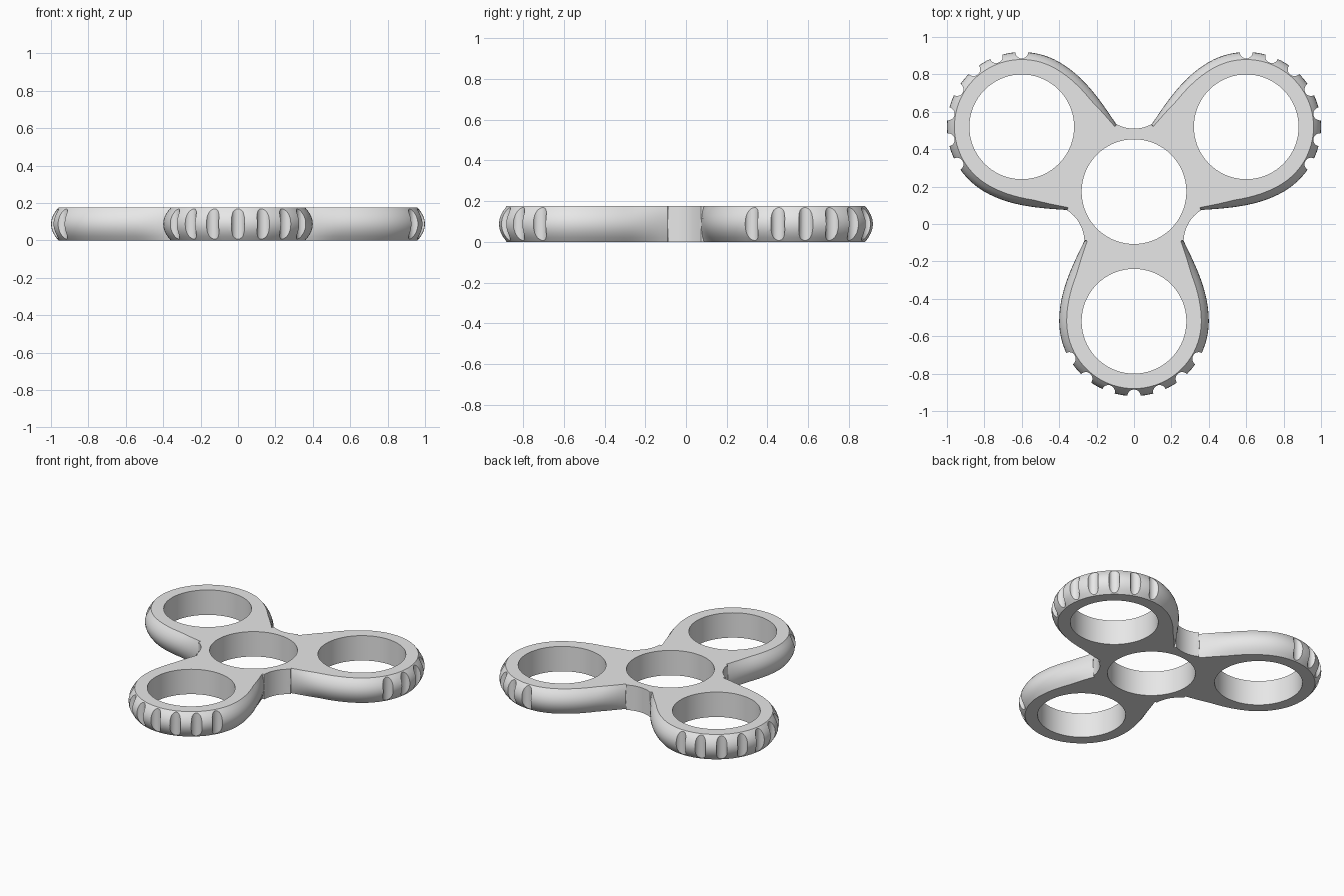
import bpy, bmesh
from math import sin, cos, pi, radians, sqrt
from mathutils import Vector, Matrix

if "Cube" in bpy.data.objects:
    bpy.data.objects.remove(bpy.data.objects["Cube"])

HEIGHT = 0.175
HUB = Vector((0, 0.173, 0))
REACH = 0.693        # hub centre to lobe centre
LOBE_R = 0.40
HOLE_R = 0.28
NECK_U, NECK_W = 0.263, 0.265
NOTCH_R, NOTCH_DIST, NOTCH_HALF = 0.20, 0.337, 0.093
ARMS = [radians(a) for a in (-90, 30, 150)]

grey = bpy.data.materials.new("light grey")
grey.use_nodes = True
colour = (0.8, 0.8, 0.8, 1)
grey.diffuse_color = colour
grey.node_tree.nodes["Principled BSDF"].inputs["Base Color"].default_value = colour


def polar(angle, u, w):
    """Point u along a direction from the hub and w to its left."""
    return HUB + Matrix.Rotation(angle, 3, 'Z') @ Vector((u, w, 0))


def arm_side(t, f):
    """Distance along the arm and half width, from neck (0) to lobe (1)."""
    inset = 0.015 + 0.025 * min(1, t * 2.5)
    width = NECK_W + (LOBE_R - NECK_W) * sin(t * pi / 2)
    return NECK_U + (REACH - NECK_U) * t, width - inset * f


def outline(f):
    """Closed outline; f is 0 at the bulging middle and 1 at the flat faces."""
    pts = []
    steps = [i / 12 for i in range(12)]
    for a in ARMS:
        for t in steps:
            u, w = arm_side(t, f)
            pts.append(polar(a, u, -w))
        r = LOBE_R - 0.04 * f
        for i in range(41):
            b = -pi / 2 + pi * i / 40
            pts.append(polar(a, REACH + r * cos(b), r * sin(b)))
        for t in reversed(steps):
            u, w = arm_side(t, f)
            pts.append(polar(a, u, w))
        # Concave upright wall between two arms
        for i in range(9):
            s = NOTCH_HALF * (i / 4 - 1)
            d = NOTCH_DIST + NOTCH_R - sqrt(NOTCH_R ** 2 - s ** 2)
            pts.append(polar(a + pi / 3, d, s))
    return pts


def new_object(name, bm):
    mesh = bpy.data.meshes.new(name)
    bmesh.ops.recalc_face_normals(bm, faces=bm.faces)
    bm.to_mesh(mesh)
    bm.free()
    obj = bpy.data.objects.new(name, mesh)
    mesh.materials.append(grey)
    bpy.context.collection.objects.link(obj)
    return obj


# Body: stacked outlines with a rounded rim
bm = bmesh.new()
rings = []
LEVELS = 8
for k in range(LEVELS + 1):
    h = k / LEVELS
    up = Vector((0, 0, HEIGHT * h))
    rings.append([bm.verts.new(p + up) for p in outline((2 * h - 1) ** 2)])
for low, high in zip(rings, rings[1:]):
    n = len(low)
    for i in range(n):
        j = (i + 1) % n
        bm.faces.new((low[i], low[j], high[j], high[i]))
bm.faces.new(rings[0][::-1])
bm.faces.new(rings[-1])
body = new_object("spinner_body", bm)

# Cutter: bearing holes and grip grooves
bm = bmesh.new()


def add_cylinder(centre, radius, sides):
    bmesh.ops.create_cone(bm, cap_ends=True, segments=sides, radius1=radius,
                          radius2=radius, depth=0.5,
                          matrix=Matrix.Translation(centre + Vector((0, 0, HEIGHT / 2))))


add_cylinder(HUB, HOLE_R, 72)
for a in ARMS:
    add_cylinder(polar(a, REACH, 0), HOLE_R, 72)
    for k in range(-3, 4):
        b = radians(20 * k)
        add_cylinder(polar(a, REACH + LOBE_R * cos(b), LOBE_R * sin(b)), 0.035, 20)
cutter = new_object("hole_cutter", bm)
cutter.hide_render = True

# Cut, then drop the cutter
mod = body.modifiers.new("holes_and_grooves", 'BOOLEAN')
mod.operation = 'DIFFERENCE'
mod.solver = 'EXACT'
mod.object = cutter
bpy.ops.object.select_all(action='DESELECT')
bpy.context.view_layer.objects.active = body
body.select_set(True)
bpy.ops.object.modifier_apply(modifier=mod.name)
bpy.data.objects.remove(cutter)
bpy.ops.object.shade_smooth_by_angle(angle=radians(30))
